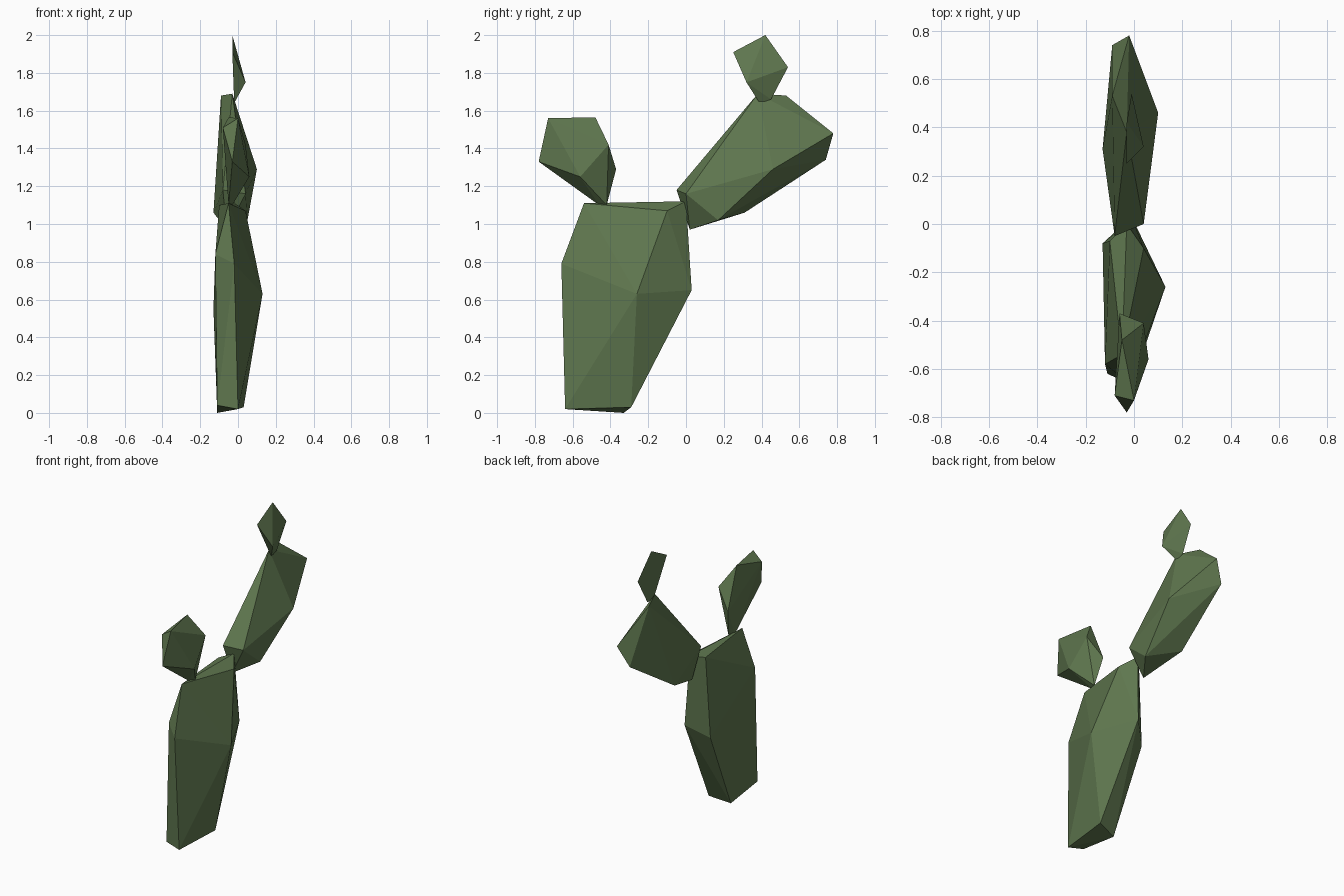
import bpy
import bmesh

green = bpy.data.materials.new("cactus_green")
green.diffuse_color = (0.115, 0.185, 0.078, 1)


def pad(name, corners):
    """Faceted cactus pad: the convex skin around a few corner points."""
    bm = bmesh.new()
    for c in corners:
        bm.verts.new(c)
    hull = bmesh.ops.convex_hull(bm, input=bm.verts)
    loose = [g for g in hull["geom_interior"] if isinstance(g, bmesh.types.BMVert)]
    bmesh.ops.delete(bm, geom=loose, context="VERTS")
    bmesh.ops.recalc_face_normals(bm, faces=bm.faces)
    mesh = bpy.data.meshes.new(name)
    bm.to_mesh(mesh)
    bm.free()
    mesh.materials.append(green)
    obj = bpy.data.objects.new(name, mesh)
    bpy.context.collection.objects.link(obj)
    return obj


# Large standing pad, from the base up
pad("trunk_pad", [
    (0.00, -0.64, 0.02), (0.03, -0.29, 0.03), (-0.11, -0.33, 0.00), (-0.11, -0.62, 0.04),
    (-0.13, -0.08, 0.55), (0.13, -0.26, 0.63), (-0.01, 0.03, 0.65),
    (-0.02, -0.66, 0.79), (-0.12, -0.58, 0.84),
    (0.04, -0.10, 1.07), (-0.05, -0.54, 1.11), (-0.10, -0.07, 1.10), (-0.03, 0.00, 1.12),
])

# Leaning pad at the back
pad("back_pad", [
    (-0.06, 0.02, 0.97), (0.05, 0.17, 1.02), (-0.13, 0.31, 1.06),
    (0.04, 0.00, 1.16), (-0.08, -0.05, 1.18), (0.10, 0.46, 1.29),
    (-0.09, 0.74, 1.34), (-0.02, 0.78, 1.48),
    (-0.03, 0.38, 1.69), (-0.09, 0.53, 1.68),
])

# Small pad at the front
pad("front_pad", [
    (-0.03, -0.42, 1.10), (-0.05, -0.46, 1.10), (0.06, -0.56, 1.25),
    (-0.06, -0.37, 1.29), (-0.03, -0.78, 1.33), (0.04, -0.41, 1.42),
    (-0.08, -0.71, 1.51), (0.00, -0.73, 1.56), (-0.05, -0.48, 1.565),
])

# Smallest pad on top of the leaning one
pad("top_pad", [
    (-0.02, 0.39, 1.64), (-0.02, 0.45, 1.66), (0.04, 0.32, 1.75),
    (-0.01, 0.54, 1.83), (-0.03, 0.25, 1.91), (-0.03, 0.42, 2.00),
])
